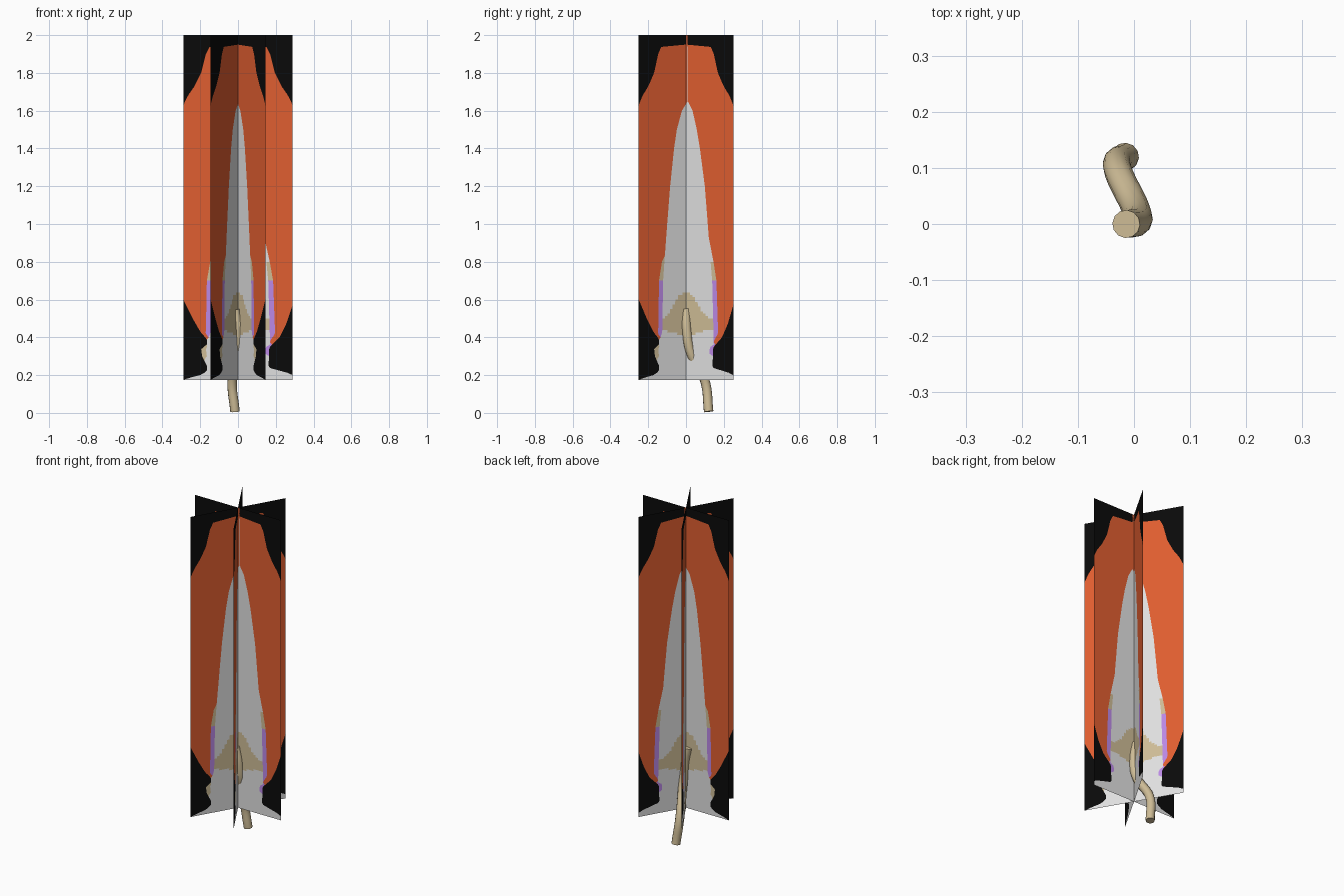
import bpy, bmesh, math

cube = bpy.data.objects.get("Cube")
if cube:
    bpy.data.objects.remove(cube)


def material(name, srgb):
    mat = bpy.data.materials.new(name)
    mat.use_nodes = True
    color = [((c + 0.055) / 1.055) ** 2.4 for c in srgb] + [1]
    mat.diffuse_color = color
    bsdf = mat.node_tree.nodes["Principled BSDF"]
    bsdf.inputs["Base Color"].default_value = color
    bsdf.inputs["Roughness"].default_value = 0.9
    return mat


BLACK, ORANGE, WHITE, TAN, PURPLE = range(5)
materials = [
    material("soot_black", (0.04, 0.04, 0.04)),
    material("flame_orange", (0.88, 0.37, 0.19)),
    material("core_white", (0.88, 0.88, 0.88)),
    material("wick_tan", (0.81, 0.74, 0.59)),
    material("glow_purple", (0.74, 0.54, 0.91)),
]

HALF, BOTTOM, TOP = 0.289, 0.175, 2.0
ROWS, CORE_COLUMNS = 146, 20


def interpolate(profile, z):
    """Linear lookup in a list of (height, value) pairs."""
    if z <= profile[0][0]:
        return profile[0][1]
    for (z0, v0), (z1, v1) in zip(profile, profile[1:]):
        if z <= z1:
            return v0 + (v1 - v0) * (z - z0) / (z1 - z0)
    return profile[-1][1]


# Flame outline, shared upper part
upper = [(1.63, HALF), (1.68, .265), (1.73, .23), (1.8, .195),
         (1.9, .17), (1.94, .15), (1.95, 0)]
outline = {
    -1: [(.178, HALF), (.2, .2), (.22, .165), (.25, .165), (.3, .19), (.34, .195),
         (.36, .165), (.39, .165), (.43, .2), (.5, .24), (.6, HALF)] + upper,
    1: [(.205, HALF), (.24, .16), (.3, .165), (.345, .165), (.36, .18),
        (.4, .22), (.47, .255), (.57, HALF)] + upper,
}
# Pale core, widening into the base
core = {
    -1: [(.385, .3), (.4, .155), (.43, .145), (.7, .14), (.8, .132), (1, .115),
         (1.2, .097), (1.4, .073), (1.5, .056), (1.6, .025), (1.65, -.01)],
    1: [(.34, .3), (.355, .17), (.43, .168), (.7, .16), (.8, .15), (1, .133),
        (1.2, .115), (1.4, .085), (1.5, .066), (1.6, .04), (1.65, .012)],
}
# Width of the glowing rim beside the core
rim = {
    -1: [(.28, 0), (.3, .025), (.345, .025), (.36, 0), (.4, 0), (.42, .025),
         (.7, .025), (.8, .015), (.83, 0)],
    1: [(.3, 0), (.31, .02), (.355, .02), (.37, 0), (.38, 0), (.42, .028),
        (.7, .026), (.8, .018), (.93, 0)],
}
# Arched tan band across the core
band_top = [(0, .64), (.045, .62), (.08, .56), (.12, .51), (.17, .49)]
band_bottom = [(0, .41), (.06, .42), (.17, .445)]


def side_breaks(side, z):
    """Core edge, rim edge, flame edge and card edge on one side."""
    flame_edge = interpolate(outline[side], z)
    width = interpolate(rim[side], z)
    rim_edge = min(interpolate(core[side], z) + width, flame_edge)
    return [side * v for v in (rim_edge - width, rim_edge, flame_edge, HALF)]


def row_breaks(z):
    left, right = side_breaks(-1, z), side_breaks(1, z)
    start, end = left[0], right[0]
    if end < start:
        start = end = (start + end) / 2
    middle = [start + (end - start) * i / CORE_COLUMNS for i in range(CORE_COLUMNS + 1)]
    return left[:0:-1] + middle + right[1:]


def rim_color(side, z):
    if z < 0.39:
        return TAN if side < 0 else PURPLE
    if z < 0.7:
        return PURPLE
    return TAN if z < 0.8 or side < 0 else WHITE


def face_color(column, u, z):
    last = CORE_COLUMNS + 5
    edge = min(column, last - column)
    if edge == 0:
        return BLACK
    if edge == 1:
        return ORANGE
    if edge == 2:
        return rim_color(-1 if u < 0 else 1, z)
    inside = interpolate(band_bottom, abs(u)) < z < interpolate(band_top, abs(u))
    return TAN if inside else WHITE


# One upright flame card, its columns following the outlines
bm = bmesh.new()
grid = []
for r in range(ROWS + 1):
    z = BOTTOM + (TOP - BOTTOM) * r / ROWS
    grid.append([bm.verts.new((u, 0, z)) for u in row_breaks(z)])
for low, high in zip(grid, grid[1:]):
    for c in range(len(low) - 1):
        face = bm.faces.new((low[c], low[c + 1], high[c + 1], high[c]))
        center = face.calc_center_median()
        face.material_index = face_color(c, center.x, center.z)
bmesh.ops.dissolve_degenerate(bm, dist=1e-5, edges=bm.edges[:])
card_mesh = bpy.data.meshes.new("flame_card")
bm.to_mesh(card_mesh)
bm.free()
for mat in materials:
    card_mesh.materials.append(mat)

# Three crossed cards
for i in range(3):
    card = bpy.data.objects.new(f"flame_card_{i + 1}", card_mesh)
    card.rotation_euler.z = math.radians(60 * i)
    bpy.context.collection.objects.link(card)

# Curled wick
path = [(-.016, .12, .007), (-.03, .1, .17), (.004, .025, .32),
        (.006, .004, .44), (-.014, 0, .547)]
curve = bpy.data.curves.new("wick", "CURVE")
curve.dimensions = "3D"
curve.bevel_depth = 0.025
curve.bevel_resolution = 4
curve.use_fill_caps = True
spline = curve.splines.new("BEZIER")
spline.resolution_u = 8
spline.bezier_points.add(len(path) - 1)
for point, position in zip(spline.bezier_points, path):
    point.co = position
    point.handle_left_type = point.handle_right_type = "AUTO"
curve.materials.append(materials[TAN])
wick = bpy.data.objects.new("wick", curve)
bpy.context.collection.objects.link(wick)
bpy.ops.object.select_all(action="DESELECT")
wick.select_set(True)
bpy.context.view_layer.objects.active = wick
bpy.ops.object.convert(target="MESH")
bpy.ops.object.shade_smooth_by_angle(angle=math.radians(40))
